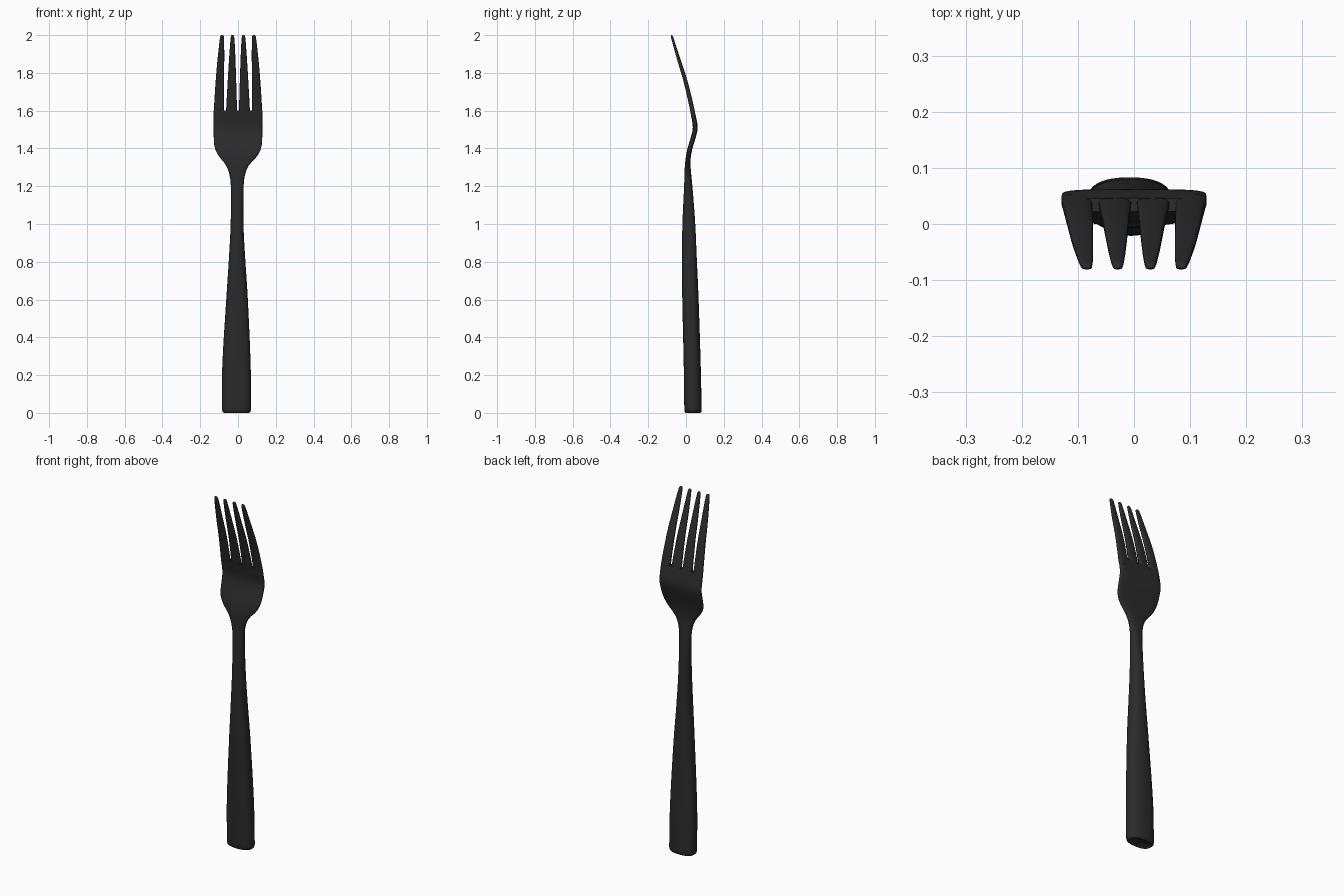
import bpy, bmesh, math

cube = bpy.data.objects.get("Cube")
if cube:
    bpy.data.objects.remove(cube)

black = bpy.data.materials.new("matte black")
black.use_nodes = True
colour = (0.024, 0.024, 0.024, 1)
black.diffuse_color = colour
bsdf = black.node_tree.nodes["Principled BSDF"]
bsdf.inputs["Base Color"].default_value = colour
bsdf.inputs["Roughness"].default_value = 0.6


def sample(table, z):
    """Smoothly interpolate the rows of a table keyed by height."""
    rows = len(table)
    i = 0
    while i < rows - 2 and z > table[i + 1][0]:
        i += 1
    a, b = table[i], table[i + 1]
    before, after = table[max(i - 1, 0)], table[min(i + 2, rows - 1)]
    h = b[0] - a[0]
    t = (z - a[0]) / h
    out = []
    for k in range(1, len(a)):
        ma = (b[k] - before[k]) / (b[0] - before[0]) * h
        mb = (after[k] - a[k]) / (after[0] - a[0]) * h
        out.append((2*t**3 - 3*t**2 + 1) * a[k] + (t**3 - 2*t**2 + t) * ma
                   + (3*t**2 - 2*t**3) * b[k] + (t**3 - t**2) * mb)
    return out


def loft(name, rings, sides):
    """Skin rounded sections: (z, centre x, centre y, half width, half depth, squareness)."""
    bm = bmesh.new()
    loops = []
    for z, cx, cy, hw, hd, power in rings:
        loop = []
        for s in range(sides):
            a = math.tau * s / sides
            c, d = math.cos(a), math.sin(a)
            x = math.copysign(abs(c) ** (2 / power), c) * hw
            y = math.copysign(abs(d) ** (2 / power), d) * hd
            loop.append(bm.verts.new((cx + x, cy + y, z)))
        loops.append(loop)
    for low, high in zip(loops, loops[1:]):
        for s in range(sides):
            n = (s + 1) % sides
            bm.faces.new((low[s], low[n], high[n], high[s]))
    bm.faces.new(loops[0][::-1])
    bm.faces.new(loops[-1])
    bmesh.ops.recalc_face_normals(bm, faces=bm.faces)
    mesh = bpy.data.meshes.new(name)
    bm.to_mesh(mesh)
    bm.free()
    mesh.materials.append(black)
    obj = bpy.data.objects.new(name, mesh)
    bpy.context.collection.objects.link(obj)
    bpy.ops.object.select_all(action='DESELECT')
    obj.select_set(True)
    bpy.context.view_layer.objects.active = obj
    bpy.ops.object.shade_smooth_by_angle(angle=math.radians(50))
    return obj


# Handle, neck and head: z, centre x, centre y, half width, half depth, squareness
body = [
    (0.02, -0.008, 0.037, 0.077, 0.046, 2.5),
    (0.25, -0.008, 0.033, 0.075, 0.045, 2.5),
    (0.62, -0.005, 0.023, 0.056, 0.043, 2.4),
    (0.82, -0.005, 0.018, 0.043, 0.039, 2.3),
    (1.00, -0.005, 0.015, 0.034, 0.034, 2.2),
    (1.20, -0.004, 0.012, 0.034, 0.022, 2.3),
    (1.26, -0.004, 0.010, 0.041, 0.018, 2.5),
    (1.31, -0.003, 0.009, 0.060, 0.015, 2.8),
    (1.36, 0.000, 0.013, 0.102, 0.013, 3.2),
    (1.40, 0.000, 0.021, 0.122, 0.013, 3.6),
    (1.45, 0.000, 0.036, 0.128, 0.013, 4.0),
    (1.51, 0.000, 0.049, 0.129, 0.013, 4.0),
    (1.60, 0.000, 0.034, 0.129, 0.012, 4.0),
]

# Hollowed butt end, then the swept body
rings = [(0.012, -0.008, 0.038, 0.050, 0.028, 2.4),
         (0.000, -0.008, 0.038, 0.066, 0.039, 2.5),
         (0.006, -0.008, 0.037, 0.074, 0.044, 2.5)]
steps = 70
for i in range(steps + 1):
    z = 0.02 + (1.60 - 0.02) * i / steps
    rings.append((z, *sample(body, z)))
loft("handle_and_head", rings, 40)

# Forward lean of the tines: z, y, half thickness
lean = [(1.51, 0.049, 0.013), (1.60, 0.034, 0.012), (1.75, -0.001, 0.011),
        (1.88, -0.041, 0.009), (2.00, -0.077, 0.006)]
# Tine edges on the left half: z, inner edge, outer edge
outer_edges = [(1.56, 0.074, 0.128), (1.60, 0.074, 0.128), (1.80, 0.073, 0.115),
               (1.95, 0.073, 0.100), (2.00, 0.075, 0.093)]
inner_edges = [(1.56, 0.004, 0.064), (1.60, 0.005, 0.063), (1.80, 0.011, 0.052),
               (1.95, 0.017, 0.042), (2.00, 0.021, 0.037)]


def tine(name, edges, side):
    rings = []
    steps = 24
    for i in range(steps + 1):
        z = 1.56 + 0.432 * i / steps
        near, far = sample(edges, z)
        y, thick = sample(lean, z)
        rings.append((z, side * (near + far) / 2, y, (far - near) / 2, thick, 3.2))
    # Rounded tip
    z, cx, y, hw, hd, power = rings[-1]
    rings.append((1.997, cx, y - 0.001, hw * 0.8, hd * 0.8, 2.5))
    rings.append((2.0, cx, y - 0.002, hw * 0.4, hd * 0.4, 2))
    loft(name, rings, 20)


for side, word in ((1, "left"), (-1, "right")):
    tine(word + "_outer_tine", outer_edges, side)
    tine(word + "_inner_tine", inner_edges, side)
